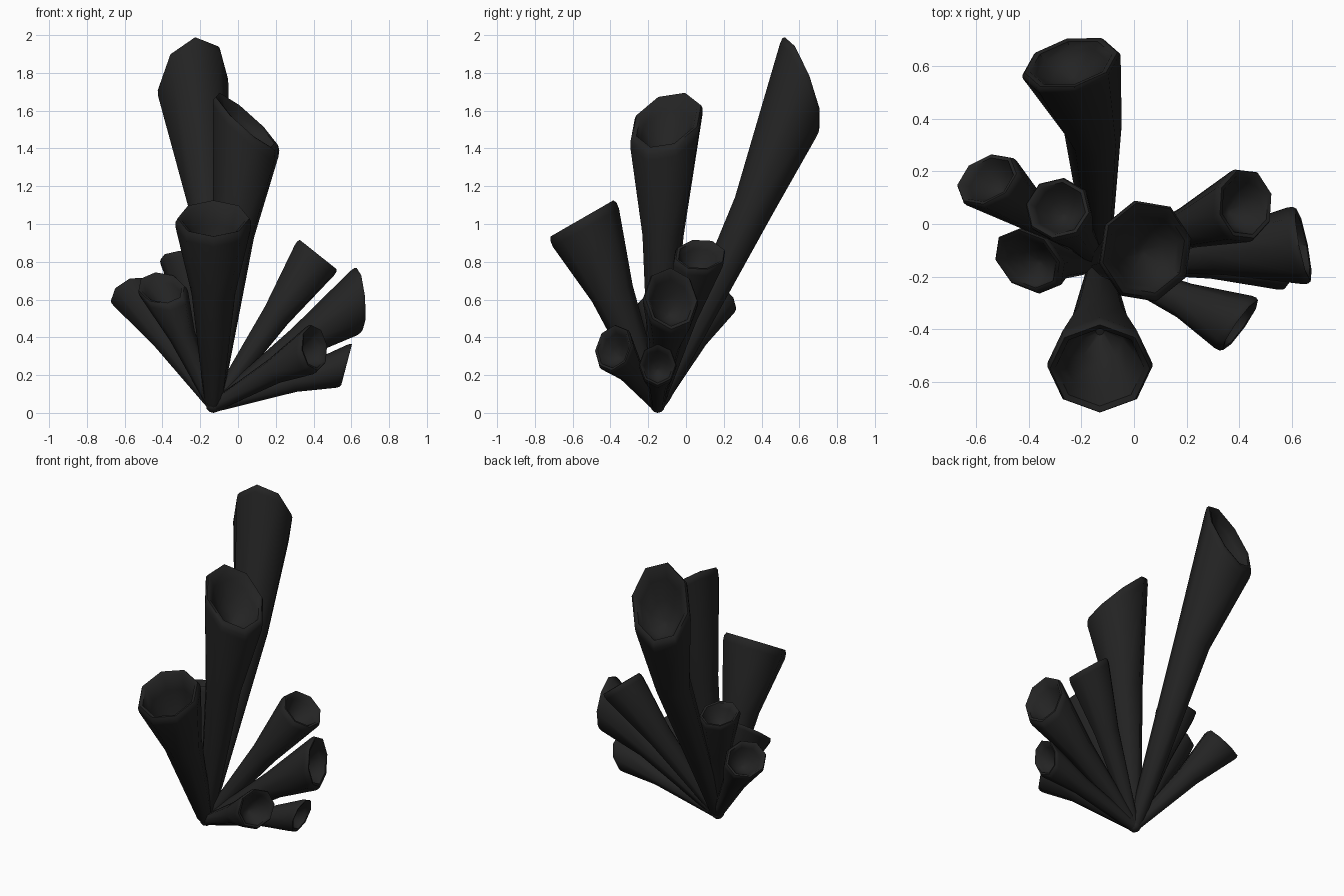
import bpy, bmesh, math
from mathutils import Vector

cube = bpy.data.objects.get("Cube")
if cube:
    bpy.data.objects.remove(cube, do_unlink=True)

mat = bpy.data.materials.new("charcoal_black")
mat.use_nodes = True
color = (0.017, 0.017, 0.017, 1)
mat.diffuse_color = color
bsdf = mat.node_tree.nodes["Principled BSDF"]
bsdf.inputs["Base Color"].default_value = color
bsdf.inputs["Roughness"].default_value = 0.9

ROOT = Vector((-0.13, -0.15, 0.035))
SIDES = 8

# Outer wall: (position along axis, radius factor, rim slant, depth in radii)
WALL = [
    (0.0, 0.0, 0, 0.0), (0.03, 0.24, 0, 0.0), (0.6, 0.58, 0, 0.0),
    (1.0, 1.0, 1, 0.27), (1.0, 1.0, 1, 0.1), (1.0, 0.95, 1, 0.0),
]
# Hollow: (radius factor, rim slant, share of cavity depth)
HOLLOW = [(0.84, 1, 0.03), (0.72, 1, 0.3), (0.45, 0.8, 0.75), (0.08, 0.5, 1.0)]


def make_tube(name, rim, normal, radius, cavity=0.9, bend=(0, 0, 0)):
    """Flared hollow tube from the shared root to a slanted rim."""
    span = Vector(rim) - ROOT
    axis = span.normalized()
    normal = Vector(normal).normalized()
    turn = axis.to_track_quat('Z', 'Y')
    profile = WALL + [(1.0, f, s, d * cavity) for f, s, d in HOLLOW]
    bm = bmesh.new()
    rings = []
    for along, factor, slant, depth in profile:
        r = max(radius * factor, 0.033 if along < 0.5 else 0)
        center = ROOT + span * along - axis * depth * radius
        if 0.5 < along < 1:
            center += Vector(bend)
        ring = []
        for i in range(SIDES):
            a = math.tau * i / SIDES
            p = turn @ Vector((math.cos(a) * r, math.sin(a) * r, 0))
            p -= axis * (normal.dot(p) / normal.dot(axis) * slant)
            ring.append(bm.verts.new(center + p))
        rings.append(ring)
    for low, high in zip(rings, rings[1:]):
        for i in range(SIDES):
            j = (i + 1) % SIDES
            bm.faces.new((low[i], low[j], high[j], high[i]))
    bm.faces.new(rings[-1])
    bm.faces.new(rings[0][::-1])
    mesh = bpy.data.meshes.new(name)
    bm.to_mesh(mesh)
    bm.free()
    mesh.materials.append(mat)
    obj = bpy.data.objects.new(name, mesh)
    bpy.context.collection.objects.link(obj)
    bpy.ops.object.select_all(action='DESELECT')
    obj.select_set(True)
    bpy.context.view_layer.objects.active = obj
    bpy.ops.object.shade_smooth_by_angle(angle=math.radians(50))


# Tubes: rim centre, rim facing direction, radius, cavity depth, bend
TUBES = {
    "back_tall_tube": ((-0.24, 0.615, 1.755), (-0.25, 0.88, 0.36), 0.19, 0.9, (0.04, 0.05, 0.03)),
    "center_tall_tube": ((0.047, -0.102, 1.545), (0.85, -0.28, 1), 0.195),
    "front_tube": ((-0.13, -0.55, 1.03), (0, -0.5, 0.87), 0.2, 1.9),
    "right_outer_tube": ((-0.56, 0.17, 0.635), (-0.35, 0.6, 0.68), 0.125),
    "right_upper_tube": ((-0.29, 0.06, 0.825), (-0.05, 0.3, 1), 0.125),
    "right_front_tube": ((-0.405, -0.14, 0.66), (-0.1, -0.6, 0.8), 0.122),
    "left_upper_tube": ((0.425, 0.075, 0.838), (0.62, 0, 0.78), 0.138),
    "left_outer_tube": ((0.645, -0.08, 0.605), (0.97, 0.2, 0.1), 0.148),
    "left_front_tube": ((0.405, -0.385, 0.345), (0.8, -0.58, 0.15), 0.12),
    "left_low_tube": ((0.575, -0.15, 0.255), (0.95, 0, -0.25), 0.1),
}
for name, settings in TUBES.items():
    make_tube(name, *settings)

# Rounded foot where all tubes meet
bpy.ops.mesh.primitive_ico_sphere_add(subdivisions=2, radius=0.04, location=(-0.13, -0.15, 0.04))
foot = bpy.context.object
foot.name = "root_foot"
foot.data.materials.append(mat)
bpy.ops.object.shade_smooth_by_angle(angle=math.radians(50))
